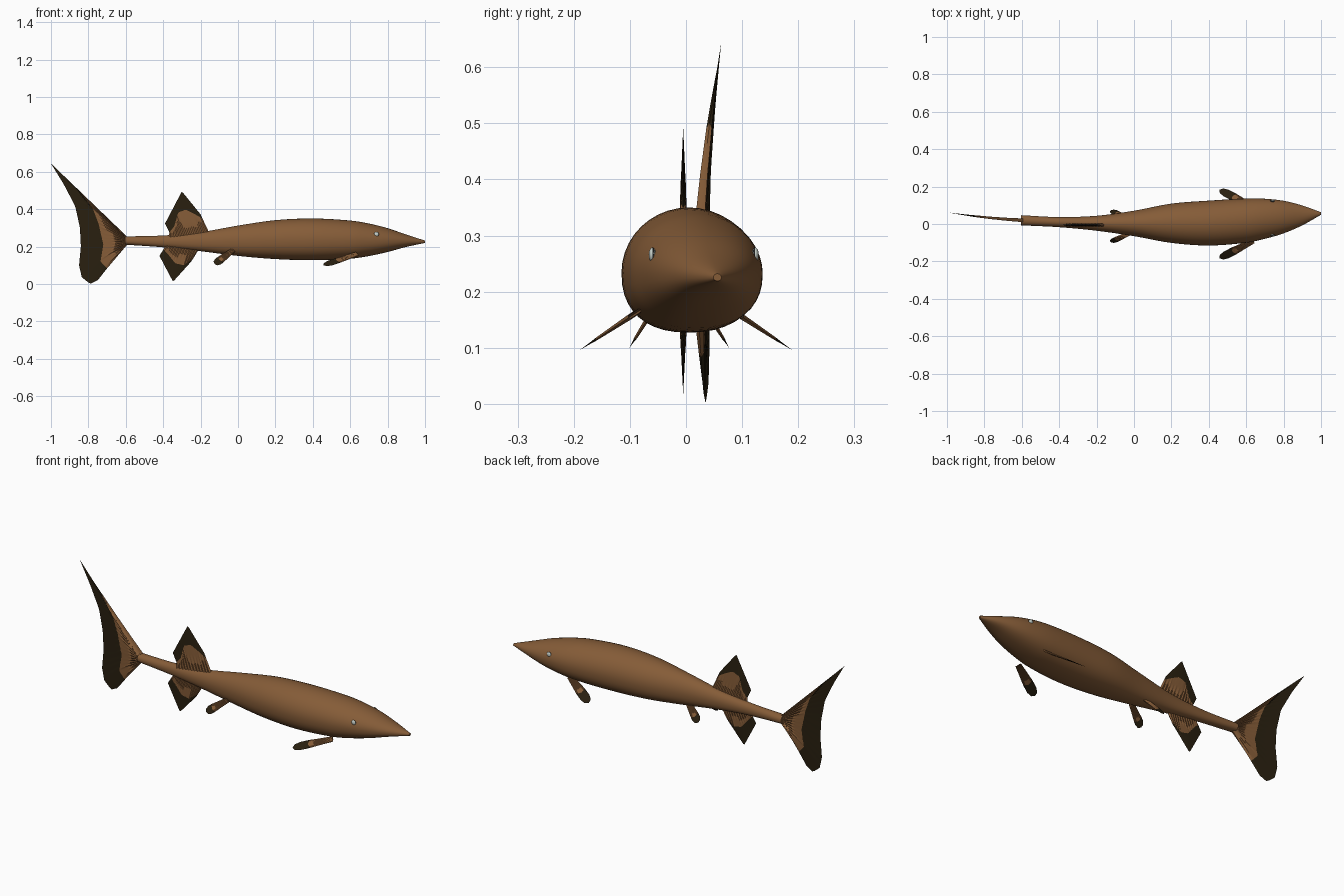
import bpy, bmesh, math
from mathutils import Vector

if "Cube" in bpy.data.objects:
    bpy.data.objects.remove(bpy.data.objects["Cube"])


def material(name, rgb):
    m = bpy.data.materials.new(name)
    m.diffuse_color = (*rgb, 1)
    m.use_nodes = True
    m.node_tree.nodes["Principled BSDF"].inputs["Base Color"].default_value = m.diffuse_color
    return m


BROWN = material("brown skin", (0.235, 0.107, 0.039))
DARK = material("dark fin edge", (0.022, 0.014, 0.005))
PALE = material("pale eye", (0.56, 0.62, 0.58))
BLACK = material("black pupil", (0.01, 0.01, 0.01))


def finish(bm, name, mats, angle=50):
    bmesh.ops.remove_doubles(bm, verts=bm.verts, dist=0.00005)
    bmesh.ops.recalc_face_normals(bm, faces=bm.faces)
    me = bpy.data.meshes.new(name)
    bm.to_mesh(me)
    bm.free()
    for m in mats:
        me.materials.append(m)
    ob = bpy.data.objects.new(name, me)
    bpy.context.collection.objects.link(ob)
    bpy.ops.object.select_all(action='DESELECT')
    ob.select_set(True)
    bpy.context.view_layer.objects.active = ob
    bpy.ops.object.shade_smooth_by_angle(angle=math.radians(angle))
    return ob


# Body stations: x, centre y, half width, top z, bottom z
STATIONS = [
    (-0.605, 0.020, 0.027, 0.254, 0.210),
    (-0.40, 0.010, 0.027, 0.259, 0.196),
    (-0.20, 0.004, 0.040, 0.277, 0.175),
    (0.00, 0.003, 0.068, 0.312, 0.150),
    (0.20, 0.004, 0.105, 0.341, 0.133),
    (0.40, 0.005, 0.120, 0.350, 0.127),
    (0.60, 0.018, 0.118, 0.339, 0.135),
    (0.70, 0.028, 0.107, 0.323, 0.149),
    (0.80, 0.037, 0.087, 0.298, 0.171),
    (0.90, 0.046, 0.053, 0.264, 0.198),
    (0.999, 0.056, 0.007, 0.232, 0.219),
]


def section(i, f):
    """Smooth (Catmull-Rom) blend between station i and i + 1."""
    last = len(STATIONS) - 1
    a, b, c, d = (Vector(STATIONS[max(0, min(last, j))]) for j in (i - 1, i, i + 1, i + 2))
    m0 = (c - a) * ((c[0] - b[0]) / (c[0] - a[0]))
    m1 = (d - b) * ((c[0] - b[0]) / (d[0] - b[0]))
    p = ((2*f**3 - 3*f**2 + 1) * b + (f**3 - 2*f**2 + f) * m0
         + (3*f**2 - 2*f**3) * c + (f**3 - f**2) * m1)
    p[0] = b[0] + (c[0] - b[0]) * f
    return p


def surface(sec, ang):
    x, y, w, top, bot = sec
    zc = (top + bot) / 2 - 0.02 * (top - bot)
    co, si = math.cos(ang), math.sin(ang)
    e = 1.0 if si >= 0 else 0.85          # belly is a little squarer
    h = top - zc if si >= 0 else zc - bot
    return Vector((x, y + w * math.copysign(abs(co) ** e, co),
                   zc + h * math.copysign(abs(si) ** e, si)))


# Body
bm = bmesh.new()
N, SUB = 40, 5
rings = []
secs = [section(i, k / SUB) for i in range(len(STATIONS) - 1) for k in range(SUB)]
secs.append(Vector(STATIONS[-1]))
for s in secs:
    rings.append([bm.verts.new(surface(s, 2 * math.pi * j / N)) for j in range(N)])
for r0, r1 in zip(rings, rings[1:]):
    for j in range(N):
        bm.faces.new((r0[j], r0[(j + 1) % N], r1[(j + 1) % N], r1[j]))
bm.faces.new(rings[0])
bm.faces.new(rings[-1])
finish(bm, "body", [BROWN])


# Fins: a fan of rays lofted from root line through colour border to tip line
def resample(pts, n):
    pts = [Vector(p) for p in pts]
    lens = [(b - a).length for a, b in zip(pts, pts[1:])]
    out = []
    for k in range(n):
        d, i = sum(lens) * k / (n - 1), 0
        while i < len(lens) - 1 and d > lens[i]:
            d -= lens[i]
            i += 1
        out.append(pts[i].lerp(pts[i + 1], min(1, d / lens[i])))
    return out


def fin(name, root, border, tip, place, thick, rays=25, rows=3):
    lines = [resample(p, rays) for p in (root, border, tip)]
    bm = bmesh.new()
    total = 2 * rows
    for side in (-1, 1):
        grid = []
        for r in range(total + 1):
            k = min(1, r // rows)
            f = (r - k * rows) / rows
            row = []
            for i in range(rays):
                p = lines[k][i].lerp(lines[k + 1][i], f)
                h = thick * (1 - r / total) * (1.0 if i % 2 else 0.6)
                if i in (0, rays - 1):
                    h = 0
                row.append(bm.verts.new(place(p, side * h)))
            grid.append(row)
        for r in range(total):
            for i in range(rays - 1):
                fc = bm.faces.new((grid[r][i], grid[r][i + 1],
                                   grid[r + 1][i + 1], grid[r + 1][i]))
                fc.material_index = int(r >= rows)
    finish(bm, name, [BROWN, DARK], 30)


def tail_place(p, h):
    d = -0.6 - p.x
    return Vector((p.x, 0.02 + 0.055 * d + 0.13 * d * d + h, p.y))


def mid_place(p, h):
    return Vector((p.x, -0.005 + h, p.y))


fin("tail_fin",
    [(-0.59, 0.250), (-0.59, 0.213)],
    [(-0.85, 0.50), (-0.775, 0.40), (-0.745, 0.32), (-0.72, 0.21), (-0.735, 0.12), (-0.70, 0.083)],
    [(-1.0, 0.644), (-0.93, 0.53), (-0.87, 0.415), (-0.845, 0.30), (-0.84, 0.20),
     (-0.85, 0.10), (-0.835, 0.035), (-0.79, 0.0), (-0.75, 0.02)],
    tail_place, 0.010, rays=37)
fin("dorsal_fin",
    [(-0.15, 0.265), (-0.37, 0.245)],
    [(-0.19, 0.35), (-0.24, 0.378), (-0.28, 0.397), (-0.32, 0.382), (-0.34, 0.31), (-0.367, 0.275)],
    [(-0.20, 0.372), (-0.30, 0.495), (-0.39, 0.323)],
    mid_place, 0.009)
fin("anal_fin",
    [(-0.21, 0.185), (-0.385, 0.205)],
    [(-0.24, 0.135), (-0.29, 0.10), (-0.335, 0.11), (-0.375, 0.16), (-0.40, 0.183)],
    [(-0.25, 0.12), (-0.347, 0.012), (-0.42, 0.15)],
    mid_place, 0.009)


# Paired fins: flat blades swept back, out and down
def paired(name, start, end, w, split, cy):
    for s, label in ((1, "left"), (-1, "right")):
        flip = Vector((1, s, 1))
        a, b = Vector(start) * flip, Vector(end) * flip
        d = b - a
        length = d.length
        normal = d.cross(Vector((1, 0, 0))).normalized()
        d.normalize()
        chord = normal.cross(d)
        base = a + Vector((0, cy, 0))

        def place(p, h):
            return base + d * p.x + chord * p.y + normal * h

        L = length
        fin(f"{name}_{label}",
            [(-0.02, w * 0.6), (-0.02, -w * 0.6)],
            [(L * split, w), (L * (split + 0.06), 0), (L * split, -w)],
            [(L * 0.78, w), (L * 0.94, w * 0.7), (L, 0), (L * 0.94, -w * 0.7), (L * 0.78, -w)],
            place, 0.005, rays=17)


paired("pectoral_fin", (0.62, 0.10, 0.155), (0.458, 0.183, 0.10), 0.025, 0.52, 0.0)
paired("pelvic_fin", (-0.04, 0.045, 0.17), (-0.125, 0.085, 0.106), 0.023, 0.62, -0.012)

# Eyes: small pale domes with a dark pupil ring hidden at the rim
eye_sec = section(7, 0.4)
for ang, label in ((0.42, "left"), (math.pi - 0.42, "right")):
    bm = bmesh.new()
    bmesh.ops.create_uvsphere(bm, u_segments=16, v_segments=10, radius=0.013)
    c = surface(eye_sec, ang)
    out = (c - Vector((c.x - 0.02, eye_sec[1], 0.25))).normalized()
    for f in bm.faces:
        f.material_index = int(abs(f.calc_center_median().normalized().dot(out)) < 0.25)
    bmesh.ops.scale(bm, vec=(1, 0.5, 1), verts=bm.verts)
    bmesh.ops.translate(bm, vec=c, verts=bm.verts)
    finish(bm, f"eye_{label}", [PALE, BLACK])
